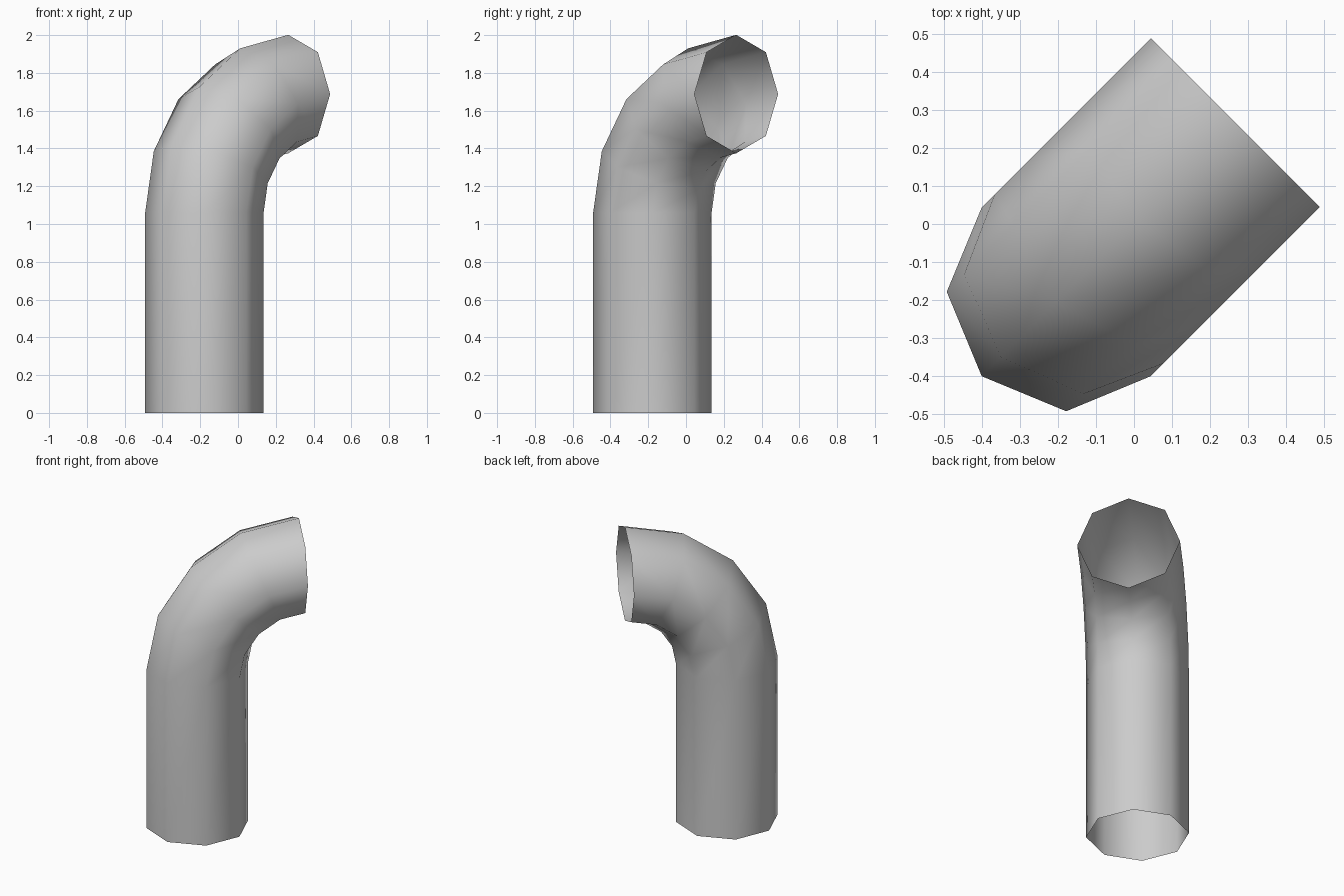
import bpy, bmesh
from math import pi, radians
from mathutils import Matrix, Vector

default = bpy.data.objects.get("Cube")
if default:
    bpy.data.objects.remove(default, do_unlink=True)

RADIUS = 0.3135      # pipe radius
BEND = 0.628         # bend radius along the centre line
STRAIGHT = 1.06      # height of the straight run
BASE = Vector((-0.178, -0.178, 0))
HEADING = Vector((1, 1, 0)).normalized()

# Plain grey paint
grey = bpy.data.materials.new("pipe grey")
grey.use_nodes = True
colour = (0.6, 0.6, 0.6, 1)
grey.diffuse_color = colour
grey.node_tree.nodes["Principled BSDF"].inputs["Base Color"].default_value = colour

# Open eight-sided ring, pulled up into the straight run
bm = bmesh.new()
bmesh.ops.create_circle(bm, segments=8, radius=RADIUS,
                        matrix=Matrix.Translation(BASE))
ring = bm.edges[:]
pulled = bmesh.ops.extrude_edge_only(bm, edges=ring)["geom"]
top_verts = [g for g in pulled if isinstance(g, bmesh.types.BMVert)]
bmesh.ops.translate(bm, verts=top_verts, vec=(0, 0, STRAIGHT))
top_edges = [e for e in bm.edges if all(v in top_verts for v in e.verts)]

# Quarter-turn elbow swept towards the heading
bmesh.ops.spin(bm, geom=top_verts + top_edges,
               cent=BASE + HEADING * BEND + Vector((0, 0, STRAIGHT)),
               axis=Vector((0, 0, 1)).cross(HEADING),
               angle=pi / 2, steps=4)
bmesh.ops.remove_doubles(bm, verts=bm.verts[:], dist=0.0001)
bmesh.ops.recalc_face_normals(bm, faces=bm.faces[:])

# Make sure the outside of the tube faces outwards
bm.faces.ensure_lookup_table()
wall = min(bm.faces, key=lambda f: f.calc_center_median().z)
if wall.normal.dot(wall.calc_center_median() - BASE) < 0:
    bmesh.ops.reverse_faces(bm, faces=bm.faces[:])

mesh = bpy.data.meshes.new("bent_pipe")
bm.to_mesh(mesh)
bm.free()
mesh.materials.append(grey)
pipe = bpy.data.objects.new("bent_pipe", mesh)
bpy.context.collection.objects.link(pipe)

# Smooth shading round the tube
bpy.ops.object.select_all(action='DESELECT')
pipe.select_set(True)
bpy.context.view_layer.objects.active = pipe
bpy.ops.object.shade_smooth_by_angle(angle=radians(60))
